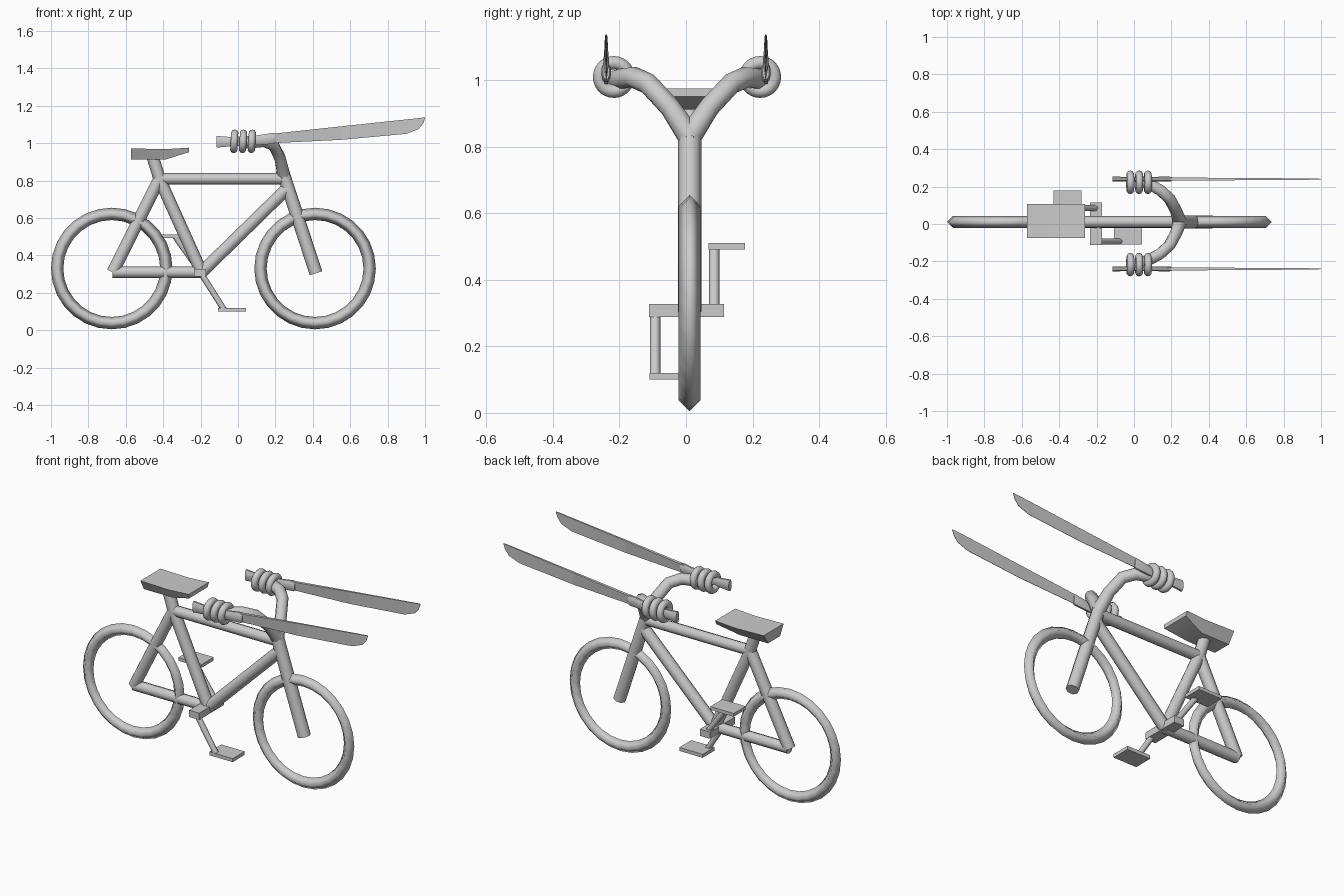
import bpy, bmesh, math
from mathutils import Vector

cube = bpy.data.objects.get("Cube")
if cube:
    bpy.data.objects.remove(cube, do_unlink=True)

GREY = (0.6, 0.6, 0.6, 1)
grey = bpy.data.materials.new("plain grey")
grey.use_nodes = True
grey.diffuse_color = GREY
grey.node_tree.nodes["Principled BSDF"].inputs["Base Color"].default_value = GREY

MID = 0.011  # centre plane of the frame


def finish(obj, name, angle=None):
    obj.name = name
    obj.data.materials.clear()
    obj.data.materials.append(grey)
    bpy.ops.object.select_all(action='DESELECT')
    obj.select_set(True)
    bpy.context.view_layer.objects.active = obj
    if angle:
        bpy.ops.object.shade_smooth_by_angle(angle=math.radians(angle))
    return obj


def tube(name, points, radius, resolution=2):
    """Swept pipe; a point may carry a fourth value that scales the radius."""
    curve = bpy.data.curves.new(name, 'CURVE')
    curve.dimensions = '3D'
    curve.bevel_depth = radius
    curve.bevel_resolution = resolution
    curve.use_fill_caps = True
    spline = curve.splines.new('POLY')
    spline.points.add(len(points) - 1)
    for p, co in zip(spline.points, points):
        p.co = (*co[:3], 1)
        p.radius = co[3] if len(co) > 3 else 1
    obj = bpy.data.objects.new(name, curve)
    bpy.context.collection.objects.link(obj)
    bpy.ops.object.select_all(action='DESELECT')
    obj.select_set(True)
    bpy.context.view_layer.objects.active = obj
    bpy.ops.object.convert(target='MESH')
    return finish(bpy.context.object, name, 60)


def ring(name, loc, major, minor, rot, sides, angle):
    bpy.ops.mesh.primitive_torus_add(location=loc, rotation=rot, major_radius=major,
                                     minor_radius=minor, major_segments=28, minor_segments=sides)
    return finish(bpy.context.object, name, angle)


def box(name, lo, hi):
    lo, hi = Vector(lo), Vector(hi)
    bpy.ops.mesh.primitive_cube_add(size=1, location=(lo + hi) / 2)
    bpy.context.object.scale = hi - lo
    bpy.ops.object.transform_apply(location=False, rotation=False, scale=True)
    return finish(bpy.context.object, name)


def loft(name, sections, angle=None):
    """Join equal-length point loops into a closed skin."""
    bm = bmesh.new()
    loops = [[bm.verts.new(p) for p in s] for s in sections]
    n = len(loops[0])
    for a, b in zip(loops, loops[1:]):
        for i in range(n):
            bm.faces.new((a[i], a[(i + 1) % n], b[(i + 1) % n], b[i]))
    bm.faces.new(loops[0])
    bm.faces.new(loops[-1])
    bmesh.ops.recalc_face_normals(bm, faces=bm.faces)
    mesh = bpy.data.meshes.new(name)
    bm.to_mesh(mesh)
    bm.free()
    obj = bpy.data.objects.new(name, mesh)
    bpy.context.collection.objects.link(obj)
    return finish(obj, name, angle)


# Wheels: plain tyres with a diamond section
for label, x in (("rear", -0.675), ("front", 0.412)):
    ring(label + "_wheel", (x, MID, 0.33), 0.292, 0.033, (math.pi / 2, 0, 0), 4, 100)

# Frame
hub, crank_joint = (-0.67, MID, 0.31), (-0.195, MID, 0.31)
seat_joint, head = (-0.42, MID, 0.81), (0.255, MID, 0.81)
tube("chain_stay", [hub, crank_joint], 0.031)
tube("seat_stay", [hub, seat_joint], 0.033)
tube("seat_tube", [crank_joint, seat_joint, (-0.46, MID, 0.94)], 0.033)
tube("top_tube", [seat_joint, head], 0.031)
tube("down_tube", [crank_joint, (0.265, MID, 0.76)], 0.033)
tube("front_fork", [(0.417, MID, 0.305), (0.235, MID, 0.86)], 0.035)

# Saddle: wide flat top, narrow underside rising to the nose
def saddle_loop(x, top, bottom, half_low):
    return [(x, MID + 0.005 - 0.092, top), (x, MID + 0.005 + 0.092, top),
            (x, MID + half_low, bottom), (x, MID - half_low, bottom)]

loft("saddle", [saddle_loop(-0.572, 0.972, 0.912, 0.055),
                saddle_loop(-0.39, 0.968, 0.912, 0.055),
                saddle_loop(-0.262, 0.976, 0.952, 0.085)], 35)

# Cranks and pedals
box("crank_axle", (-0.235, -0.112, 0.288), (-0.17, 0.115, 0.327))
tube("left_crank", [(-0.2, 0.085, 0.31), (-0.335, 0.085, 0.5)], 0.016)
tube("right_crank", [(-0.195, -0.093, 0.3), (-0.075, -0.093, 0.11)], 0.016)
box("left_pedal", (-0.43, 0.068, 0.492), (-0.28, 0.178, 0.511))
box("right_pedal", (-0.107, -0.11, 0.1), (0.043, 0.0, 0.12))

# Handlebar halves, each with a bound blade
for label, s in (("left", 1), ("right", -1)):
    y = s * 0.24
    tube(label + "_handlebar",
         [(0.245, MID, 0.83, 1.15), (0.225, MID + s * 0.06, 0.92), (0.19, MID + s * 0.125, 0.99),
          (0.14, MID + s * 0.17, 1.01), (0.085, MID + s * 0.2, 1.005), (0.03, MID + s * 0.22, 1.0)],
         0.032)
    # Binding rings
    for i in range(3):
        ring(f"{label}_binding_{i + 1}", (-0.02 + i * 0.047, s * 0.22 + 0.003, 1.01), 0.043, 0.02,
             (0, math.pi / 2 + 0.06, 0), 10, 60)

    # Oval hilt
    def oval(x, z, half_w, half_h):
        return [(x, y + half_w * math.cos(a * math.pi / 4 + math.pi / 8),
                 z + half_h * math.sin(a * math.pi / 4 + math.pi / 8)) for a in range(8)]

    loft(label + "_hilt", [oval(-0.115, 1.008, 0.015, 0.034), oval(-0.05, 1.008, 0.013, 0.028),
                           oval(0.1, 1.016, 0.013, 0.028), oval(0.19, 1.026, 0.015, 0.032),
                           oval(0.2, 1.027, 0.011, 0.026)], 50)

    # Blade: flat spine above, keen edge below
    def blade_loop(x, top, bottom, half):
        return [(x, y - half, top), (x, y + half, top), (x, y + 0.001, bottom), (x, y - 0.001, bottom)]

    loft(label + "_blade", [blade_loop(0.18, 1.05, 1.0, 0.009), blade_loop(0.55, 1.09, 1.018, 0.006),
                            blade_loop(0.9, 1.127, 1.05, 0.004), blade_loop(0.965, 1.134, 1.075, 0.003),
                            blade_loop(0.99, 1.137, 1.105, 0.002), blade_loop(1.0, 1.138, 1.133, 0.001)])
